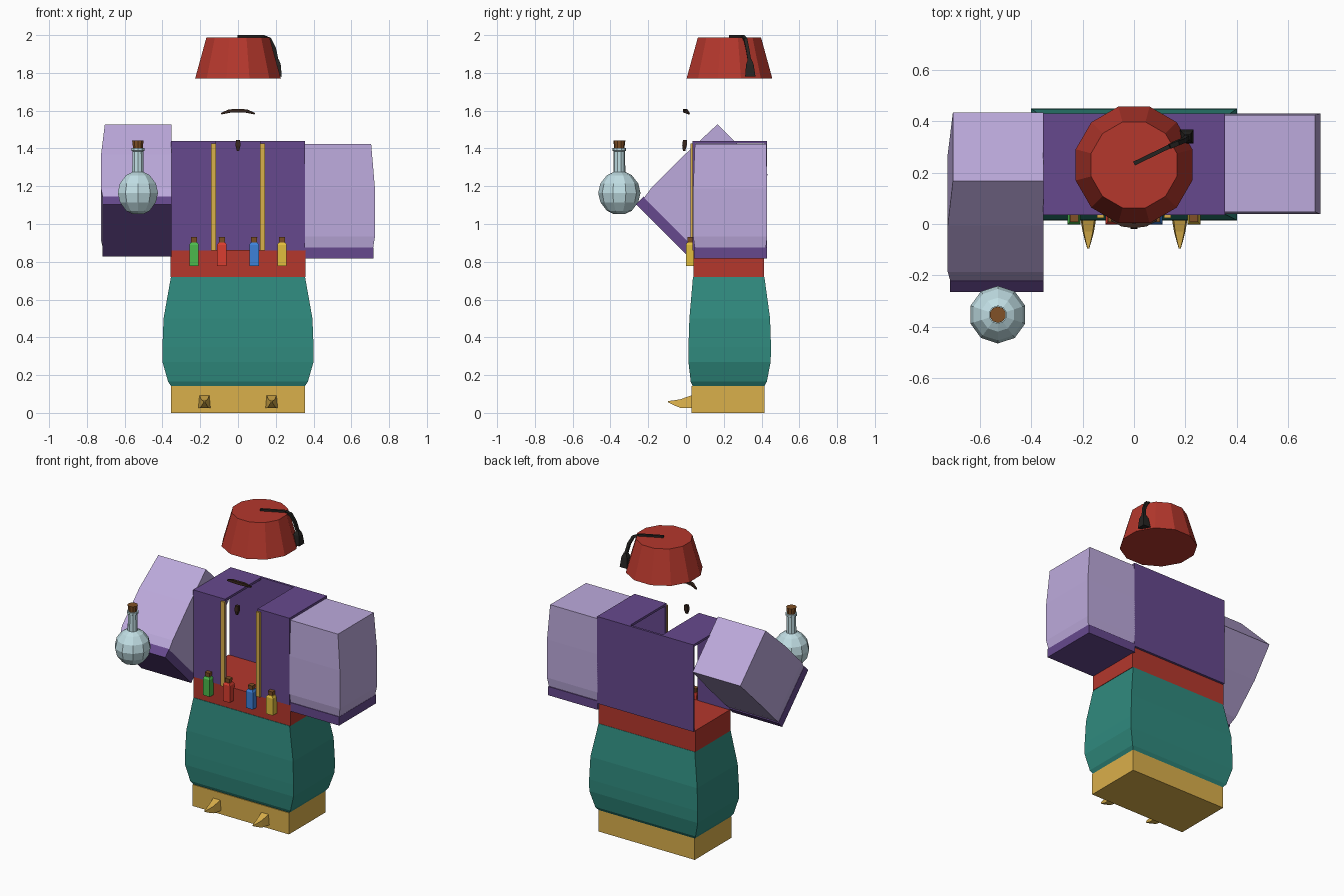
import bpy, bmesh, math
from mathutils import Vector, Matrix

if "Cube" in bpy.data.objects:
    bpy.data.objects.remove(bpy.data.objects["Cube"])

MATS = {}
COLORS = dict(gold="D9AE4C", teal="33897D", red="B33A30", purple="664A8C", lavender="BBA8DB",
              glass="BFDDE3", cork="80522B", black="2A2826", brown="3A2A22",
              green="4DB84D", scarlet="D94033", blue="4080D9", yellow="E0BC40")


def mat(name):
    if name not in MATS:
        m = bpy.data.materials.new(name)
        rgb = [int(COLORS[name][i:i + 2], 16) / 255 for i in (0, 2, 4)]
        m.diffuse_color = [c ** 2.2 for c in rgb] + [1]
        m.use_nodes = True
        m.node_tree.nodes["Principled BSDF"].inputs["Base Color"].default_value = m.diffuse_color
        MATS[name] = m
    return MATS[name]


def loft(name, rings, color):
    """Skin closed rings of points, capping both ends."""
    bm = bmesh.new()
    vs = [[bm.verts.new(p) for p in r] for r in rings]
    n = len(vs[0])
    for a, b in zip(vs, vs[1:]):
        for i in range(n):
            bm.faces.new((a[i], a[(i + 1) % n], b[(i + 1) % n], b[i]))
    bm.faces.new(vs[0][::-1])
    bm.faces.new(vs[-1])
    bmesh.ops.recalc_face_normals(bm, faces=bm.faces)
    me = bpy.data.meshes.new(name)
    bm.to_mesh(me)
    bm.free()
    ob = bpy.data.objects.new(name, me)
    me.materials.append(mat(color))
    bpy.context.collection.objects.link(ob)
    return ob


def stack(name, levels, color):
    """Rectangular sections (z, x0, x1, y0, y1) stacked upward."""
    return loft(name, [[(a, c, z), (b, c, z), (b, d, z), (a, d, z)] for z, a, b, c, d in levels], color)


def box(name, x, y, z, color):
    return stack(name, [(z[0], *x, *y), (z[1], *x, *y)], color)


def lathe(name, profile, center, n, color):
    """Faceted turned shape from (radius, z) pairs."""
    cx, cy = center
    ang = [math.tau * (i + 0.5) / n for i in range(n)]
    return loft(name, [[(cx + r * math.cos(t), cy + r * math.sin(t), z) for t in ang]
                       for r, z in profile], color)


def bar(name, path, radii, color, up=(0, 0, 1)):
    """Square-section bar through a path."""
    pts = [Vector(p) for p in path]
    rings = []
    for i, p in enumerate(pts):
        t = (pts[min(i + 1, len(pts) - 1)] - pts[max(i - 1, 0)]).normalized()
        s = t.cross(Vector(up)).normalized()
        u = s.cross(t)
        r = radii[i]
        rings.append([p + r * (a * s + b * u) for a, b in ((-1, -1), (1, -1), (1, 1), (-1, 1))])
    return loft(name, rings, color)


def mirror_x(ob):
    m = ob.modifiers.new("mirror", "MIRROR")
    m.use_mirror_merge = False
    return ob


# Shoes with curled toes
mirror_x(box("shoes", (0, 0.355), (0.03, 0.415), (0, 0.143), "gold"))
toe = [(0.035, 0.033, 0.025, 0.095), (-0.03, 0.022, 0.027, 0.072),
       (-0.065, 0.013, 0.041, 0.066), (-0.095, 0.004, 0.056, 0.063)]
mirror_x(loft("curled_toes", [[(0.178 - w, y, a), (0.178 + w, y, a), (0.178 + w * 0.8, y, b),
                               (0.178 - w * 0.8, y, b)] for y, w, a, b in toe], "gold"))

# Baggy trousers
mirror_x(stack("trousers", [(0.143, 0, 0.355, 0.035, 0.415), (0.165, 0, 0.37, 0.025, 0.428),
                            (0.27, 0, 0.40, 0.013, 0.448), (0.35, 0, 0.40, 0.013, 0.45),
                            (0.50, 0, 0.394, 0.018, 0.445), (0.72, 0, 0.355, 0.037, 0.415)], "teal"))

# Sash
box("sash", (-0.358, 0.358), (0.04, 0.413), (0.72, 0.862), "red")

# Open jacket: back, fronts, shoulders and gold trim
box("jacket_back", (-0.355, 0.355), (0.415, 0.43), (0.86, 1.44), "purple")
mirror_x(box("jacket_fronts", (0.12, 0.355), (0.035, 0.05), (0.86, 1.44), "purple"))
mirror_x(box("jacket_shoulders", (0.12, 0.355), (0.05, 0.415), (1.425, 1.44), "purple"))
mirror_x(box("jacket_trim", (0.116, 0.144), (0.023, 0.036), (0.86, 1.425), "gold"))


# Sleeves, built around the middle of the cuff bottom
def sleeve(side, loc, tilt):
    def sx(a, b):
        return (a, b) if side > 0 else (-b, -a)
    parts = [stack("sleeve", [(0.055, *sx(0.352, 0.715), -0.188, 0.188),
                              (0.115, *sx(0.352, 0.725), -0.197, 0.195),
                              (0.37, *sx(0.352, 0.725), -0.197, 0.195),
                              (0.605, *sx(0.352, 0.705), -0.188, 0.19)], "lavender"),
             box("cuff", sx(0.352, 0.717), (-0.193, 0.195), (0, 0.058), "purple")]
    for ob in parts:
        ob.data.transform(Matrix.Translation(loc) @ Matrix.Rotation(tilt, 4, "X"))


sleeve(1, (0, 0.235, 0.818), 0)
sleeve(-1, (0, -0.128, 0.967), math.radians(-45))

# Vials on the sash
for x, c in ((-0.233, "green"), (-0.085, "scarlet"), (0.085, "blue"), (0.233, "yellow")):
    def sq(z, r):
        return (z, x - r, x + r, 0.024 - r, 0.024 + r)
    stack("vial", [sq(0.778, 0.025), sq(0.89, 0.025), sq(0.903, 0.018)], c)
    stack("vial_cork", [sq(0.90, 0.014), sq(0.93, 0.017)], "cork")

# Hat and tassel
lathe("hat", [(0.235, 1.77), (0.173, 1.988)], (0, 0.23), 12, "red")
bar("tassel_cord", [(0, 0.235, 1.992), (0.138, 0.302, 1.992)], [0.008] * 2, "black")
bar("tassel_drop", [(0.138, 0.302, 1.99), (0.168, 0.315, 1.978), (0.192, 0.325, 1.93), (0.207, 0.337, 1.86)],
    [0.009] * 4, "black", up=(0, 1, 0))
stack("tassel", [(1.78, 0.178, 0.232, 0.313, 0.368), (1.845, 0.186, 0.226, 0.318, 0.358),
                 (1.87, 0.196, 0.217, 0.328, 0.348)], "black")

# Moustache and goatee
bar("moustache", [(-0.088, 0.016, 1.584), (-0.045, -0.001, 1.598), (0, -0.007, 1.600),
                  (0.045, -0.001, 1.598), (0.088, 0.016, 1.584)],
    [0.004, 0.009, 0.009, 0.009, 0.004], "brown")
stack("goatee", [(1.387, -0.006, 0.006, -0.016, -0.004), (1.415, -0.013, 0.013, -0.02, 0.004),
                 (1.446, -0.011, 0.011, -0.016, 0.004)], "brown")

# Round flask with cork
spot = (-0.53, -0.353)
lathe("flask", [(0.03, 1.053), (0.066, 1.07), (0.1, 1.115), (0.112, 1.165), (0.1, 1.215), (0.066, 1.258),
                (0.032, 1.275), (0.03, 1.385), (0.036, 1.388), (0.036, 1.402)], spot, 10, "glass")
lathe("flask_cork", [(0.026, 1.395), (0.032, 1.442)], spot, 10, "cork")
